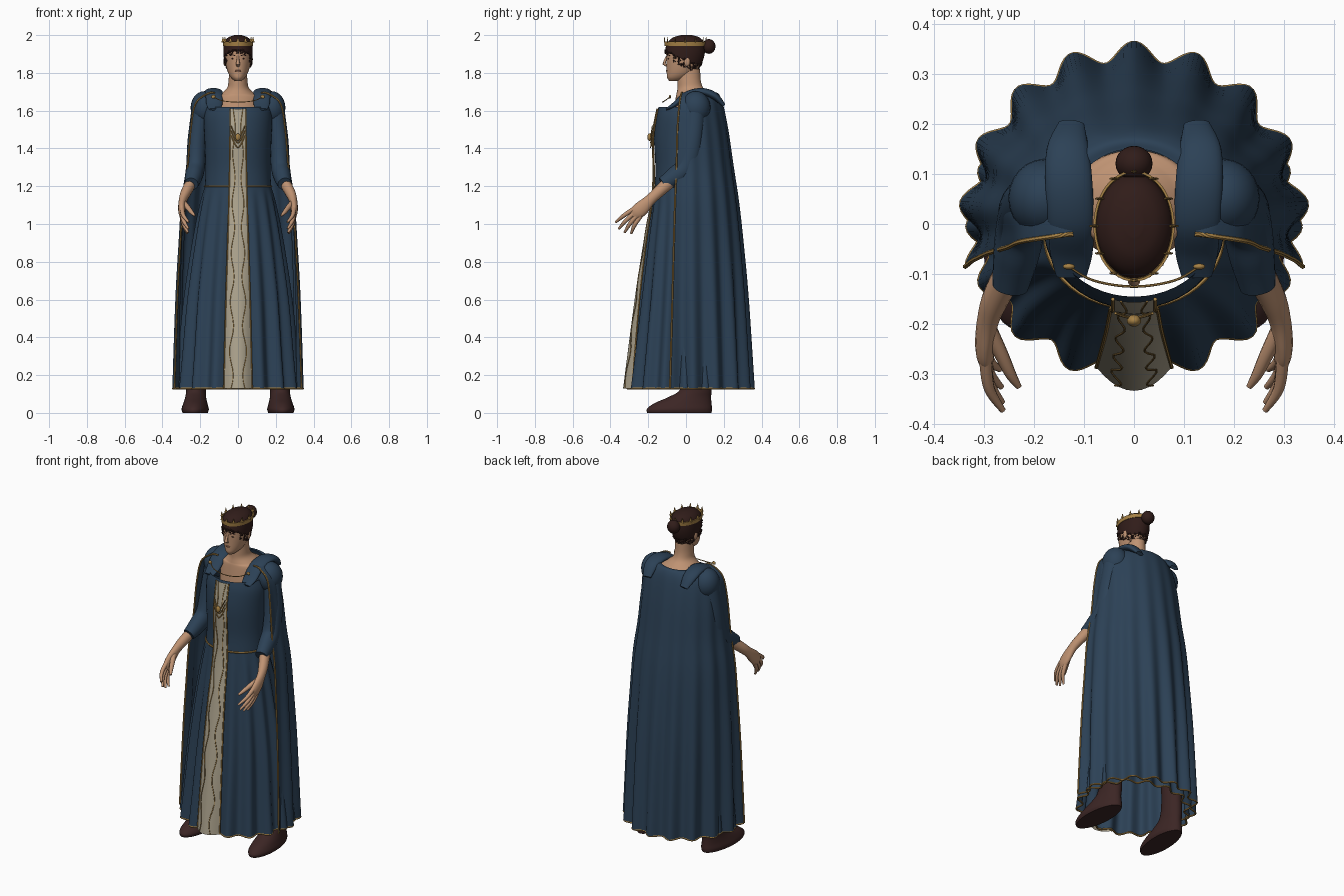
import bpy, bmesh, math, random
from mathutils import Vector, Matrix

random.seed(4)
if "Cube" in bpy.data.objects:
    bpy.data.objects.remove(bpy.data.objects["Cube"])


def material(name, *rgb):
    m = bpy.data.materials.new(name)
    m.use_nodes = True
    m.diffuse_color = (*rgb, 1)
    node = next(n for n in m.node_tree.nodes if n.type == "BSDF_PRINCIPLED")
    node.inputs["Base Color"].default_value = (*rgb, 1)
    return m


BLUE = material("blue cloth", .025, .053, .093)
CREAM = material("cream cloth", .42, .37, .27)
GOLD = material("gold", .38, .22, .06)
SKIN = material("skin", .52, .29, .17)
HAIR = material("dark brown hair", .03, .012, .01)
BOOT = material("brown leather", .045, .019, .018)
LIPS = material("lips", .36, .16, .1)


def finish(name, bm, mat):
    bmesh.ops.recalc_face_normals(bm, faces=bm.faces)
    me = bpy.data.meshes.new(name)
    bm.to_mesh(me)
    bm.free()
    me.materials.append(mat)
    me.shade_smooth()
    me.set_sharp_from_angle(angle=math.radians(50))
    ob = bpy.data.objects.new(name, me)
    bpy.context.collection.objects.link(ob)
    return ob


def fine(rows, k=6):
    """Smooth curve through rows of numbers."""
    out = []
    for i in range(len(rows) - 1):
        a, b, c, d = (rows[max(0, min(len(rows) - 1, j))] for j in range(i - 1, i + 3))
        for t in (j / k for j in range(k)):
            out.append(tuple(.5 * (2 * q + (r - p) * t + (2 * p - 5 * q + 4 * r - s) * t * t
                                   + (3 * q - p - 3 * r + s) * t ** 3)
                             for p, q, r, s in zip(a, b, c, d)))
    return out + [tuple(rows[-1])]


def loft(name, rings, mat, closed=True, caps=False, keep=None):
    bm = bmesh.new()
    vs = [[bm.verts.new(p) for p in ring] for ring in rings]
    n = len(vs[0])
    for a, b in zip(vs, vs[1:]):
        for i in range(n if closed else n - 1):
            j = (i + 1) % n
            bm.faces.new((a[i], a[j], b[j], b[i]))
    if caps:
        bm.faces.new(vs[0])
        bm.faces.new(vs[-1])
    if keep:
        drop = [f for f in bm.faces if not keep(f.calc_center_median())]
        bmesh.ops.delete(bm, geom=drop, context="FACES")
    return finish(name, bm, mat)


def oval(z, rx, yf, yb, amp=0, n=48, start=0, end=math.tau, closed=True, pleats=16):
    """Ring from its half width, front and back, with pleats of size amp."""
    pts = []
    for i in range(n):
        a = start + (end - start) * i / (n if closed else n - 1)
        k = 1 + amp * math.cos(pleats * (a - math.pi / 2))
        pts.append(Vector((rx * k * math.cos(a), (yf + yb) / 2 + (yb - yf) / 2 * k * math.sin(a), z)))
    return pts


def tube(name, path, r, mat, ref=(1, 0, 0), n=8, closed=False):
    """Round or oval tube; path points may carry two radii of their own."""
    pts = [Vector(p[:3]) for p in path] + ([Vector(path[0][:3])] if closed else [])
    rings = []
    for i, p in enumerate(pts):
        d = (pts[min(i + 1, len(pts) - 1)] - pts[max(i - 1, 0)]).normalized()
        u = d.cross(Vector(ref)).normalized()
        v = d.cross(u)
        ra, rb = (r, r) if r else path[i][3:5]
        rings.append([p + u * ra * math.cos(math.tau * j / n) + v * rb * math.sin(math.tau * j / n)
                      for j in range(n)])
    return loft(name, rings, mat, caps=True)


def ball(name, c, r, mat):
    bm = bmesh.new()
    bmesh.ops.create_uvsphere(bm, u_segments=24, v_segments=14, radius=1,
                              matrix=Matrix.Translation(c) @ Matrix.Diagonal((*r, 1)))
    return finish(name, bm, mat)


def hem(name, ring, closed):
    """Gold edging tucked just under a lower edge."""
    tube(name, [(p.x * .99, p.y * .99, p.z - .001) for p in ring], .005, GOLD, UP, 6, closed)


UP, BACK = (0, 0, 1), (0, 1, 0)

# Skirt, open below, with hem and belt
skirt = [oval(*r, n=192) for r in fine([
    (1.2, .175, -.165, .12, 0), (1.1, .2, -.178, .15, .02), (.9, .235, -.205, .19, .035),
    (.6, .275, -.24, .23, .05), (.3, .3, -.275, .265, .06), (.13, .315, -.295, .285, .065)])]
loft("skirt", skirt, BLUE)
hem("skirt_hem", skirt[-1], True)
tube("belt", oval(1.2, .177, -.167, .122), .005, GOLD, UP, 6, True)

# Bodice, hollow with an open neckline
loft("bodice", [oval(*r) for r in fine([
    (1.2, .175, -.165, .12), (1.3, .172, -.162, .13), (1.45, .177, -.169, .145),
    (1.56, .18, -.16, .15), (1.62, .165, -.145, .14)])], BLUE)

# Cape with trimmed edges
cape = []
for z, rx, yf, yb, amp, edge in fine([
        (1.695, .13, -.1, .15, 0, -.02), (1.69, .17, -.13, .172, 0, -.025),
        (1.635, .23, -.19, .195, .005, -.035), (1.5, .255, -.21, .222, .01, -.045),
        (1.3, .272, -.235, .25, .015, -.05), (1.12, .295, -.26, .275, .022, -.057),
        (.9, .307, -.285, .297, .03, -.063), (.6, .32, -.31, .32, .042, -.07),
        (.13, .33, -.33, .345, .058, -.08)]):
    a = math.asin((edge - (yf + yb) / 2) / ((yb - yf) / 2))
    cape.append(oval(z, rx, yf, yb, amp, 140, a, math.pi - a, False, 17))
loft("cape", cape, BLUE, closed=False)
hem("cape_hem", cape[-1], False)
tube("left_cape_trim", [r[0] for r in cape], .005, GOLD, n=6)
tube("right_cape_trim", [r[-1] for r in cape], .005, GOLD, n=6)

# Front panel with gold borders and wavy embroidery
panel = fine([(1.61, .042, -.156, .006), (1.45, .043, -.18, .007), (1.2, .047, -.178, .008),
              (.9, .055, -.226, .015), (.6, .064, -.272, .026), (.13, .075, -.333, .047)], 14)


def on_panel(row, u, out=0):
    z, w, y, sag = row
    return Vector((w * u, y + sag * u * u - out, z))


loft("front_panel", [[on_panel(r, i / 5) for i in range(-5, 6)] for r in panel], CREAM, closed=False)
for s, side in ((1, "left"), (-1, "right")):
    tube(side + "_panel_border", [on_panel(r, s) for r in panel], .004, GOLD, n=6)
    tube(side + "_embroidery", [on_panel(r, s * (.5 + .15 * math.sin(r[0] * 24)), .001)
                                for r in panel], .0022, GOLD, n=6)

# Chest ornament
for i in range(3):
    z = 1.52 - .025 * i
    tube("ornament_strand", fine([(-.037, -.178, z), (-.02, -.184, z - .04), (0, -.187, z - .065),
                                  (.02, -.184, z - .04), (.037, -.178, z)]), .003, GOLD, BACK, 6)
ball("ornament_jewel", (0, -.193, 1.46), (.014, .012, .02), GOLD)

# Neck and upper chest
loft("neck", [oval(*r) for r in fine([
    (1.82, .047, -.045, .075), (1.76, .05, -.045, .078), (1.72, .058, -.045, .092),
    (1.69, .09, -.05, .125), (1.665, .125, -.055, .148), (1.55, .125, -.07, .12)])], SKIN)

# Head and face
skull = [(1.757, .016, -.088, -.03), (1.774, .036, -.1, .01), (1.8, .052, -.102, .045),
         (1.84, .064, -.103, .075), (1.88, .07, -.104, .09), (1.92, .071, -.104, .095),
         (1.957, .067, -.092, .088), (1.982, .045, -.062, .064), (1.994, .012, -.02, .025)]
loft("head", [oval(*r) for r in fine(skull)], SKIN, caps=True)
tube("nose", [(0, -.099, 1.89, .005, .006), (0, -.111, 1.865, .007, .007),
              (0, -.116, 1.848, .009, .012), (0, -.1, 1.836, .005, .008)], None, SKIN, n=12)
ball("lips", (0, -.1, 1.811), (.017, .006, .005), LIPS)
for s, side in ((1, "left"), (-1, "right")):
    ball(side + "_eye", (s * .028, -.094, 1.875), (.009, .004, .003), HAIR)
    tube(side + "_eyebrow", [(s * .014, -.102, 1.89), (s * .028, -.098, 1.896),
                             (s * .043, -.085, 1.891)], .0025, HAIR, UP, 6)
    ball(side + "_ear", (s * .069, .005, 1.86), (.008, .016, .025), SKIN)


# Hair, with loose curls along the hairline
def hairline(y):
    return 1.845 + .5 * max(0, .03 - y)


hair = [oval(z + .006, rx + .006, yf - .005, yb + .006, n=64) for z, rx, yf, yb in fine(skull)]
loft("hair", hair, HAIR, caps=True, keep=lambda c: c.z > hairline(c.y))
bm = bmesh.new()
for ring in hair:
    for p in ring:
        if -.01 < hairline(p.y) - p.z < (.035 if p.y > -.07 else .01) and random.random() < .6:
            size = random.uniform(.003, .006)
            bmesh.ops.create_icosphere(bm, subdivisions=1, radius=size, matrix=Matrix.Translation(p))
finish("hair_curls", bm, HAIR)
ball("hair_bun", (0, .121, 1.94), (.037, .035, .039), HAIR)

# Crown
bands = ((1.943, 0), (1.966, .002), (1.966, -.003), (1.943, -.005), (1.943, 0))
loft("crown_band", [oval(z, .079 + o, -.113 - o, .105 + o) for z, o in bands], GOLD)
for p in oval(1.962, .079, -.113, .105, n=12):
    tube("crown_point", [(*p, .003, .011), (p.x, p.y, 1.975, .003, .006),
                         (p.x * 1.02, p.y * 1.02, 1.991, .001, .001)], None, GOLD, n=6)

# Collar chain
tube("collar_chain", fine([(-.13, -.085, 1.672), (-.08, -.113, 1.652), (0, -.125, 1.645),
                           (.08, -.113, 1.652), (.13, -.085, 1.672)]), .0025, GOLD, UP, 6)

for s, side in ((1, "left"), (-1, "right")):
    def limb(name, rows, mat, n=16):
        return tube(side + "_" + name, fine([(s * r[0], *r[1:]) for r in rows]), None, mat, n=n)

    ball(side + "_brooch", (s * .13, -.085, 1.673), (.012, .006, .01), GOLD)

    # Shoulder roll, puff and sleeve
    limb("shoulder_roll", [(.125, -.105, 1.607, .006, .03), (.125, -.06, 1.632, .014, .042),
                           (.126, 0, 1.682, .018, .046), (.13, .08, 1.7, .02, .047),
                           (.132, .15, 1.678, .02, .042), (.125, .2, 1.628, .01, .026)], BLUE, 24)
    ball(side + "_shoulder_puff", (s * .178, .052, 1.615), (.073, .078, .088), BLUE)
    limb("sleeve", [(.192, .05, 1.62, .055, .052), (.216, .035, 1.45, .055, .05),
                    (.224, .005, 1.31, .057, .05), (.235, -.06, 1.25, .052, .046),
                    (.247, -.125, 1.212, .036, .036)], BLUE, 24)

    # Forearm, palm and fingers
    limb("forearm_and_palm", [(.247, -.09, 1.22, .034, .03), (.277, -.15, 1.165, .03, .027),
                              (.291, -.19, 1.128, .029, .022), (.297, -.23, 1.088, .038, .02),
                              (.297, -.258, 1.063, .038, .018), (.293, -.28, 1.044, .028, .012)], SKIN)
    for name, y, z, tip in (("index", -.284, 1.073, (.262, -.372, 1.01)),
                            ("middle", -.277, 1.056, (.263, -.356, .975)),
                            ("ring", -.267, 1.042, (.265, -.325, .955)),
                            ("little", -.254, 1.032, (.268, -.29, .95))):
        limb(name + "_finger", [(.297, y + .015, z + .012, .012, .013),
                                (.289, (y + tip[1]) / 2, (z + tip[2]) / 2 + .004, .011, .011),
                                (*tip, .006, .006)], SKIN, 10)
    limb("thumb", [(.287, -.215, 1.11, .018, .016), (.264, -.262, 1.085, .014, .014),
                   (.246, -.3, 1.062, .011, .011), (.23, -.325, 1.045, .006, .006)], SKIN, 10)

    # Boot, with the shaft rising under the skirt
    rows = [(0, .066, -.205, .135), (.02, .072, -.207, .138), (.05, .064, -.17, .135),
            (.085, .055, -.09, .133), (.125, .052, -.03, .136), (.22, .05, -.01, .135),
            (.45, .052, -.015, .13)]
    loft(side + "_boot", [[p + Vector((s * (.225 - .05 * p.y), 0, 0)) for p in oval(*r, n=32)]
                          for r in fine(rows, 4)], BOOT, caps=True)
